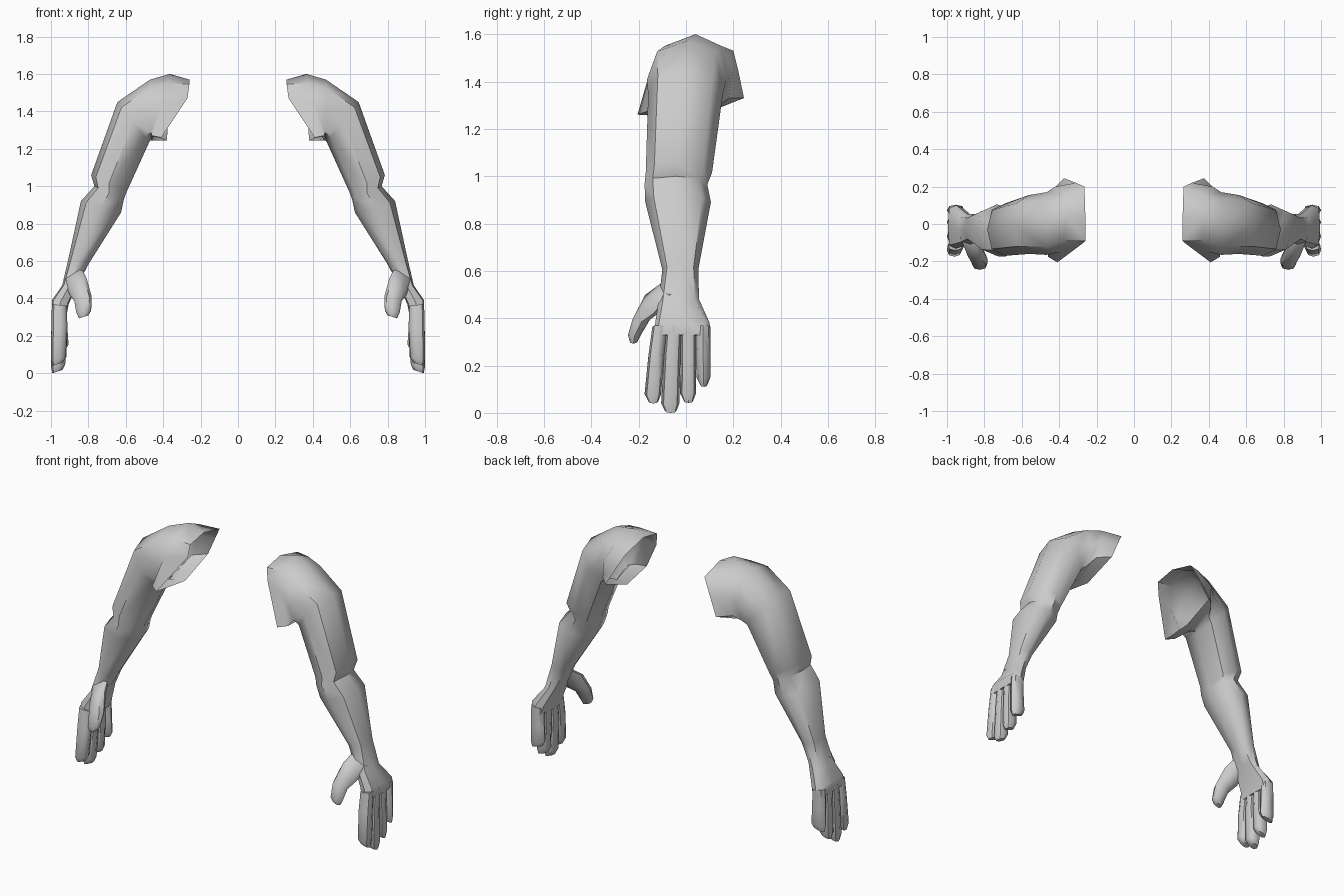
import bpy, bmesh, math
from mathutils import Vector

if "Cube" in bpy.data.objects:
    bpy.data.objects.remove(bpy.data.objects["Cube"])


def ring(outer, inner, y0, y1, diag=0.74):
    """Eight-sided section from its outer and inner (x, z) points and y range."""
    pts = []
    for i in range(8):
        c, s = math.cos(i * math.pi / 4), math.sin(i * math.pi / 4)
        if i % 2:
            c, s = math.copysign(diag, c), math.copysign(diag, s)
        t = (1 - c) / 2
        x = outer[0] + (inner[0] - outer[0]) * t
        z = outer[1] + (inner[1] - outer[1]) * t
        pts.append(Vector((x, (y0 + y1) / 2 + s * (y1 - y0) / 2, z)))
    return pts


def loft(name, rings, cap_start=False, cap_end=True):
    """Skin the sections and mirror the part to the other side."""
    bm = bmesh.new()
    vs = [[bm.verts.new(p) for p in r] for r in rings]
    n = len(vs[0])
    for a, b in zip(vs, vs[1:]):
        for i in range(n):
            j = (i + 1) % n
            bm.faces.new((a[i], a[j], b[j], b[i]))
    if cap_start:
        bm.faces.new(vs[0])
    if cap_end:
        bm.faces.new(vs[-1][::-1])
    bmesh.ops.recalc_face_normals(bm, faces=bm.faces)
    # the open sleeve must face outward at its outermost side
    bm.normal_update()
    far = max(bm.faces, key=lambda f: f.calc_center_median().x)
    if far.normal.x < 0:
        bmesh.ops.reverse_faces(bm, faces=bm.faces)
    me = bpy.data.meshes.new(name)
    bm.to_mesh(me)
    bm.free()
    ob = bpy.data.objects.new(name, me)
    bpy.context.collection.objects.link(ob)
    bpy.ops.object.select_all(action='DESELECT')
    ob.select_set(True)
    bpy.context.view_layer.objects.active = ob
    bpy.ops.object.shade_smooth_by_angle(angle=math.radians(50))
    ob.modifiers.new("mirror", 'MIRROR').use_mirror_merge = False
    return ob


# Open shoulder edge, flaring to front and back above the armpit
opening = [Vector(p) for p in (
    (0.26, 0.04, 1.57), (0.265, 0.20, 1.53), (0.31, 0.22, 1.45), (0.375, 0.245, 1.33),
    (0.38, 0.03, 1.245), (0.41, -0.205, 1.26), (0.27, -0.10, 1.47), (0.26, -0.09, 1.545))]
cap = [Vector(p) for p in (
    (0.365, 0.04, 1.60), (0.37, 0.15, 1.55), (0.42, 0.20, 1.45), (0.44, 0.18, 1.33),
    (0.44, 0.02, 1.245), (0.46, -0.175, 1.27), (0.40, -0.15, 1.45), (0.37, -0.09, 1.55))]

# Shoulder, upper arm, elbow, forearm, wrist and palm
loft("arm", [
    opening,
    cap,
    ring((0.47, 1.57), (0.465, 1.245), -0.165, 0.17),
    ring((0.645, 1.45), (0.475, 1.235), -0.16, 0.155),
    ring((0.785, 1.06), (0.595, 0.97), -0.17, 0.11),
    ring((0.768, 1.00), (0.61, 0.93), -0.175, 0.09),
    ring((0.84, 0.92), (0.625, 0.86), -0.172, 0.105),
    ring((0.905, 0.62), (0.795, 0.59), -0.10, 0.052),
    ring((0.94, 0.47), (0.85, 0.49), -0.115, 0.055, 0.8),
    ring((0.995, 0.39), (0.905, 0.37), -0.13, 0.10, 0.85),
    ring((0.995, 0.33), (0.915, 0.32), -0.137, 0.103, 0.85),
])

# Four fingers: base y range, tip y range, tip height, inner x at the tip
fingers = {
    "index_finger": (-0.142, -0.078, -0.175, -0.105, 0.04, 0.925),
    "middle_finger": (-0.082, -0.018, -0.105, -0.028, 0.0, 0.928),
    "ring_finger": (-0.022, 0.042, -0.025, 0.042, 0.042, 0.922),
    "little_finger": (0.040, 0.103, 0.044, 0.103, 0.11, 0.91),
}
for name, (a0, a1, b0, b1, z, xi) in fingers.items():
    loft(name, [
        ring((0.995, 0.37), (0.915, 0.36), a0, a1),
        ring((0.998, 0.25), (0.912, 0.24), (a0 + b0) / 2, (a1 + b1) / 2),
        ring((1.0, z + 0.035), (xi - 0.004, z + 0.045), b0, b1),
        ring((0.993, z), (xi + 0.01, z + 0.018), b0 + 0.016, b1 - 0.012),
    ], cap_start=True)

# Thumb
loft("thumb", [
    ring((0.93, 0.50), (0.835, 0.56), -0.11, -0.03),
    ring((0.90, 0.42), (0.81, 0.51), -0.185, -0.09),
    ring((0.875, 0.385), (0.782, 0.41), -0.225, -0.15),
    ring((0.865, 0.325), (0.785, 0.335), -0.245, -0.19),
    ring((0.85, 0.293), (0.80, 0.31), -0.238, -0.205),
], cap_start=True)
